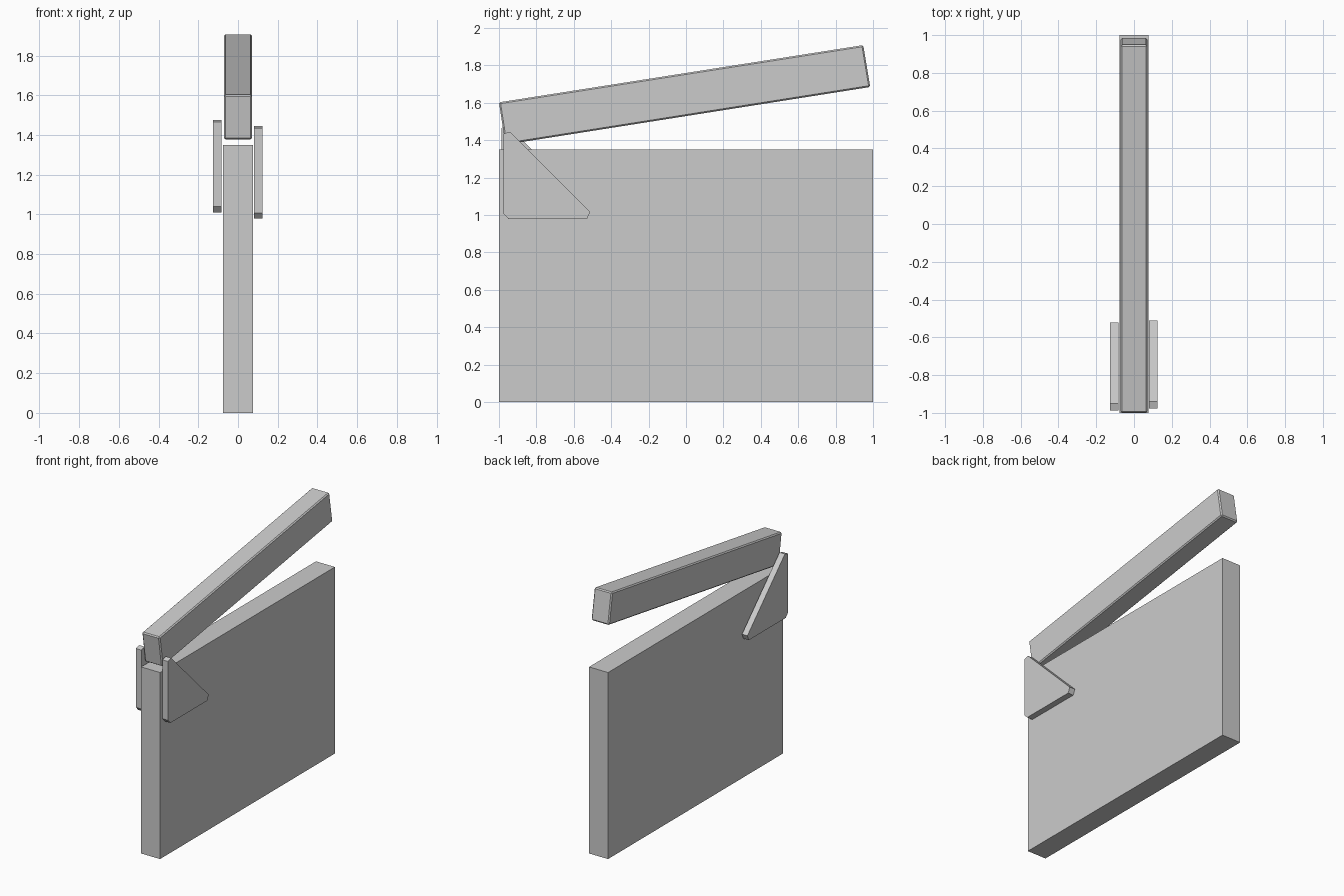
import bpy, bmesh

if "Cube" in bpy.data.objects:
    bpy.data.objects.remove(bpy.data.objects["Cube"])


def slab(name, profile, x0, x1, bevel=0.0):
    """Extrude a (y, z) profile along x from x0 to x1."""
    bm = bmesh.new()
    face = bm.faces.new([bm.verts.new((x0, y, z)) for y, z in profile])
    ext = bmesh.ops.extrude_face_region(bm, geom=[face])
    verts = [g for g in ext["geom"] if isinstance(g, bmesh.types.BMVert)]
    bmesh.ops.translate(bm, verts=verts, vec=(x1 - x0, 0, 0))
    bmesh.ops.recalc_face_normals(bm, faces=bm.faces[:])
    mesh = bpy.data.meshes.new(name)
    bm.to_mesh(mesh)
    bm.free()
    obj = bpy.data.objects.new(name, mesh)
    bpy.context.collection.objects.link(obj)
    if bevel:
        mod = obj.modifiers.new("edge_bevel", "BEVEL")
        mod.width = bevel
        mod.segments = 1
    return obj


# Main board
slab("board", [(-1, 0), (1, 0), (1, 1.35), (-1, 1.35)], -0.076, 0.076)

# Raised clapper stick, hinged at the front
slab("clapper_stick",
     [(-1.0, 1.602), (-0.965, 1.376), (0.985, 1.684), (0.948, 1.908)],
     -0.071, 0.071, bevel=0.008)

# Triangular hinge plates with clipped corners, one slightly higher
plate = [(-0.977, 1.434), (-0.977, 1.008), (-0.950, 0.979), (-0.529, 0.979),
         (-0.512, 1.017), (-0.941, 1.445)]
slab("right_hinge_plate", plate, 0.08, 0.124)
slab("left_hinge_plate", [(y - 0.01, z + 0.031) for y, z in plate],
     -0.126, -0.083)
